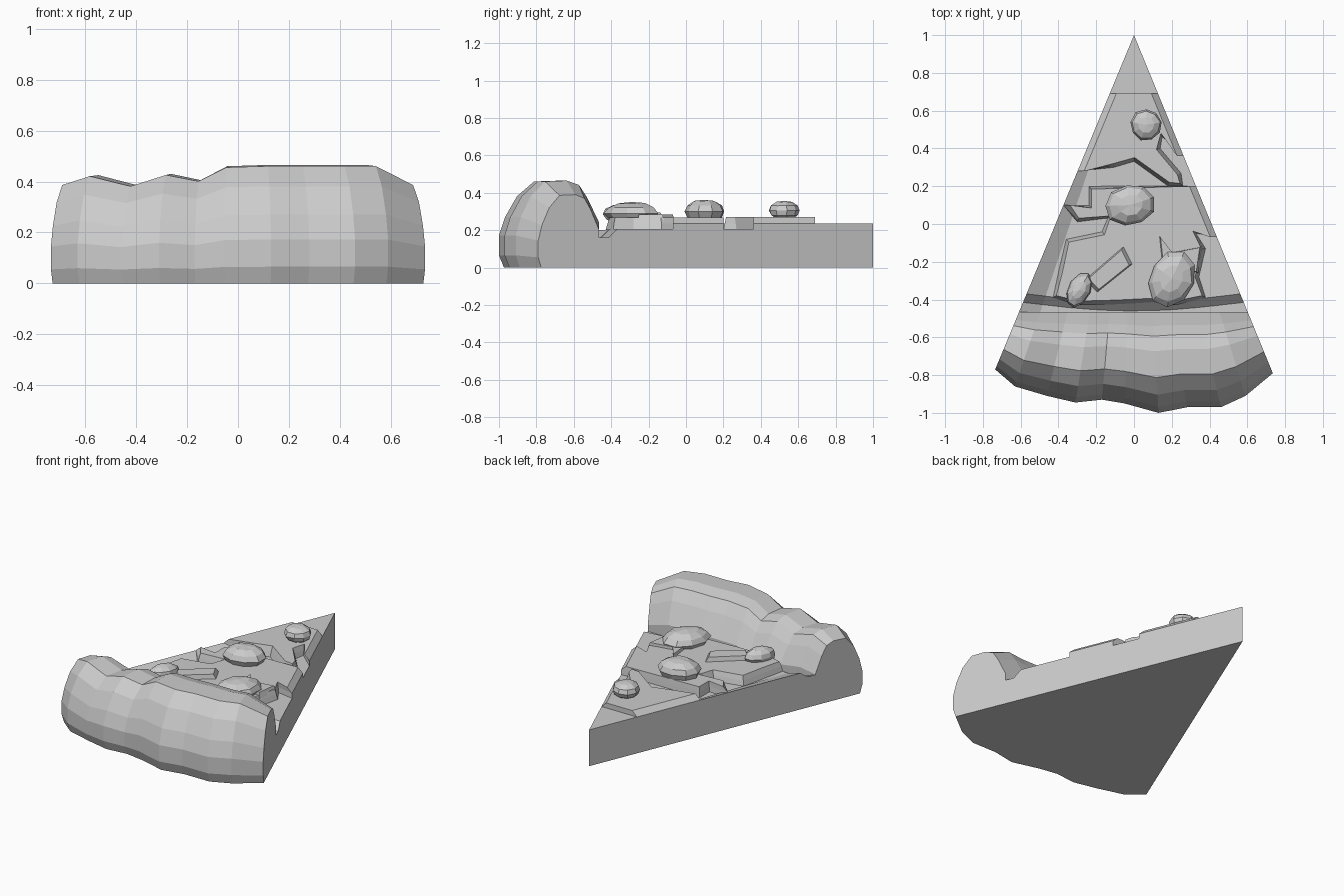
import bpy, bmesh, math, random
from mathutils import Vector, Matrix

random.seed(4)
cube = bpy.data.objects.get("Cube")
if cube:
    bpy.data.objects.remove(cube, do_unlink=True)

grey = bpy.data.materials.new("plain_grey")
grey.use_nodes = True
tone = (0.6, 0.6, 0.6, 1)
grey.diffuse_color = tone
grey.node_tree.nodes["Principled BSDF"].inputs["Base Color"].default_value = tone


def finish(name, bm):
    bmesh.ops.remove_doubles(bm, verts=bm.verts, dist=0.0005)
    bmesh.ops.recalc_face_normals(bm, faces=bm.faces)
    mesh = bpy.data.meshes.new(name)
    bm.to_mesh(mesh)
    bm.free()
    mesh.materials.append(grey)
    obj = bpy.data.objects.new(name, mesh)
    bpy.context.collection.objects.link(obj)
    return obj


def loft(name, sections):
    """Skin closed cross-sections, capping both ends."""
    bm = bmesh.new()
    rings = [[bm.verts.new(p) for p in s] for s in sections]
    count = len(rings[0])
    for a, b in zip(rings, rings[1:]):
        for i in range(count):
            j = (i + 1) % count
            bm.faces.new((a[i], a[j], b[j], b[i]))
    bm.faces.new(rings[0])
    bm.faces.new(rings[-1])
    return finish(name, bm)


def slab(name, outline, low, high, inset):
    """Extruded outline with a narrowed top."""
    centre = sum((Vector(p) for p in outline), Vector((0, 0))) / len(outline)
    tops = [Vector(p).lerp(centre, inset) for p in outline]
    return loft(name, [[(x, y, low) for x, y in outline],
                       [(p.x, p.y, high) for p in tops]])


def cheese(name, outline, low, high, slope=0.022):
    """Sheet with sloping ragged edges, cut flush low down at the slice sides."""
    base, flush = [], []
    for x, y in outline:
        side = stations[0] if x < 0 else stations[-1]
        limit = on_ray(side[0], side[1], y)
        flush.append(abs(x) > abs(limit) - 0.012)
        base.append(Vector((limit if flush[-1] else x, y, low)))
    middle, top = [], []
    for i, co in enumerate(base):
        before = (co - base[i - 1]).normalized()
        after = (base[(i + 1) % len(base)] - co).normalized()
        along = (before + after).normalized()
        shift = Vector((along.y, -along.x, 0)) * slope
        if flush[i]:
            shift = Vector((math.copysign(0.035, -co.x), 0, 0))
        peak = co + shift
        peak.z = high
        mid = co.copy() if flush[i] else co.lerp(peak, 0.5)
        mid.z = tip_height
        middle.append(mid)
        top.append(peak)
    return loft(name, [base, middle, top])


def blob(name, centre, radii, turn=0):
    """Low-poly, slightly irregular rounded topping."""
    bm = bmesh.new()
    bmesh.ops.create_uvsphere(bm, u_segments=9, v_segments=6, radius=1)
    for v in bm.verts:
        v.co *= random.uniform(0.95, 1.04)
        v.co.z = max(v.co.z, -0.85)
    bmesh.ops.scale(bm, vec=radii, verts=bm.verts)
    bmesh.ops.rotate(bm, matrix=Matrix.Rotation(math.radians(turn), 3, "Z"), verts=bm.verts)
    bmesh.ops.translate(bm, vec=centre, verts=bm.verts)
    return finish(name, bm)


# Stations along the rim: outer x, outer y, crust height
stations = [(-.735, -.77, .39), (-.63, -.86, .425), (-.46, -.91, .385),
            (-.31, -.945, .43), (-.17, -.93, .405), (-.05, -.95, .46),
            (.13, -1, .465), (.28, -.97, .465), (.46, -.97, .465),
            (.59, -.91, .465), (.735, -.79, .39)]
gutter_y = -.465
tip_height = .237


def on_ray(x, y, target_y):
    """Point at target_y on the line from the tip to a rim station."""
    return x * (1 - target_y) / (1 - y)


# Crust: rounded profile as (fraction inward, fraction of height)
profile = [(.05, 0), (0, .14), (0, .37), (.06, .58), (.18, .82), (.35, .99),
           (.61, 1), (.76, .95), (.86, .8), (1, .52), (1, 0)]
crust = []
for x, y, height in stations:
    ring = []
    for inward, up in profile:
        py = y + (gutter_y - y) * inward
        ring.append((on_ray(x, y, py), py, up * height))
    crust.append(ring)
loft("crust", crust)

# Base wedge: raised tip and left edge, curved gutter beside the crust
base = []
for x, y, _ in stations:
    bow = .045 * (1 - (x / .735) ** 2)
    floor, gutter = (tip_height, .2) if x < -.7 else (.205, .16)
    section = [(1, 0), (1, tip_height), (.67, tip_height), (.66, floor),
               (-.37 - bow, floor), (-.415 - bow, gutter),
               (gutter_y, gutter), (gutter_y, 0)]
    base.append([(on_ray(x, y, py), py, z) for py, z in section])
loft("base", base)

# Cheese layers with ragged edges, listed clockwise
cheese("upper_cheese", [(-.125, .69), (.128, .69), (.206, .5), (.26, .36),
                        (.15, .46), (.14, .4), (.25, .27), (.26, .2),
                        (.18, .2), (0, .33), (-.1, .3), (-.293, .28)], .2, .27)
cheese("lower_cheese", [(-.24, .2), (.33, .2), (.44, -.07), (.33, -.05),
                        (.38, -.13), (.345, -.28), (.38, -.39), (.22, -.43),
                        (.1, -.415), (-.1, -.425), (-.3, -.43), (-.43, -.39),
                        (-.4, -.25), (-.36, -.08), (-.17, -.04), (-.14, .03),
                        (-.3, .01), (-.38, .1), (-.24, .1)], .2, .267)

# Flat strips lying on the cheese
slab("left_strip", [(-.27, -.3), (-.05, -.11), (0, -.21), (-.2, -.37)], .25, .295, .2)
slab("right_strip", [(.13, -.06), (.2, -.15), (.36, -.12), (.34, -.26), (.15, -.25)], .25, .285, .1)

# Rounded toppings
blob("tip_topping", (.065, .525, .305), (.085, .085, .053))
blob("middle_topping", (-.02, .1, .3), (.135, .11, .065), 10)
blob("right_topping", (.2, -.29, .29), (.12, .15, .062), -25)
blob("left_topping", (-.29, -.35, .285), (.06, .1, .055), -30)
